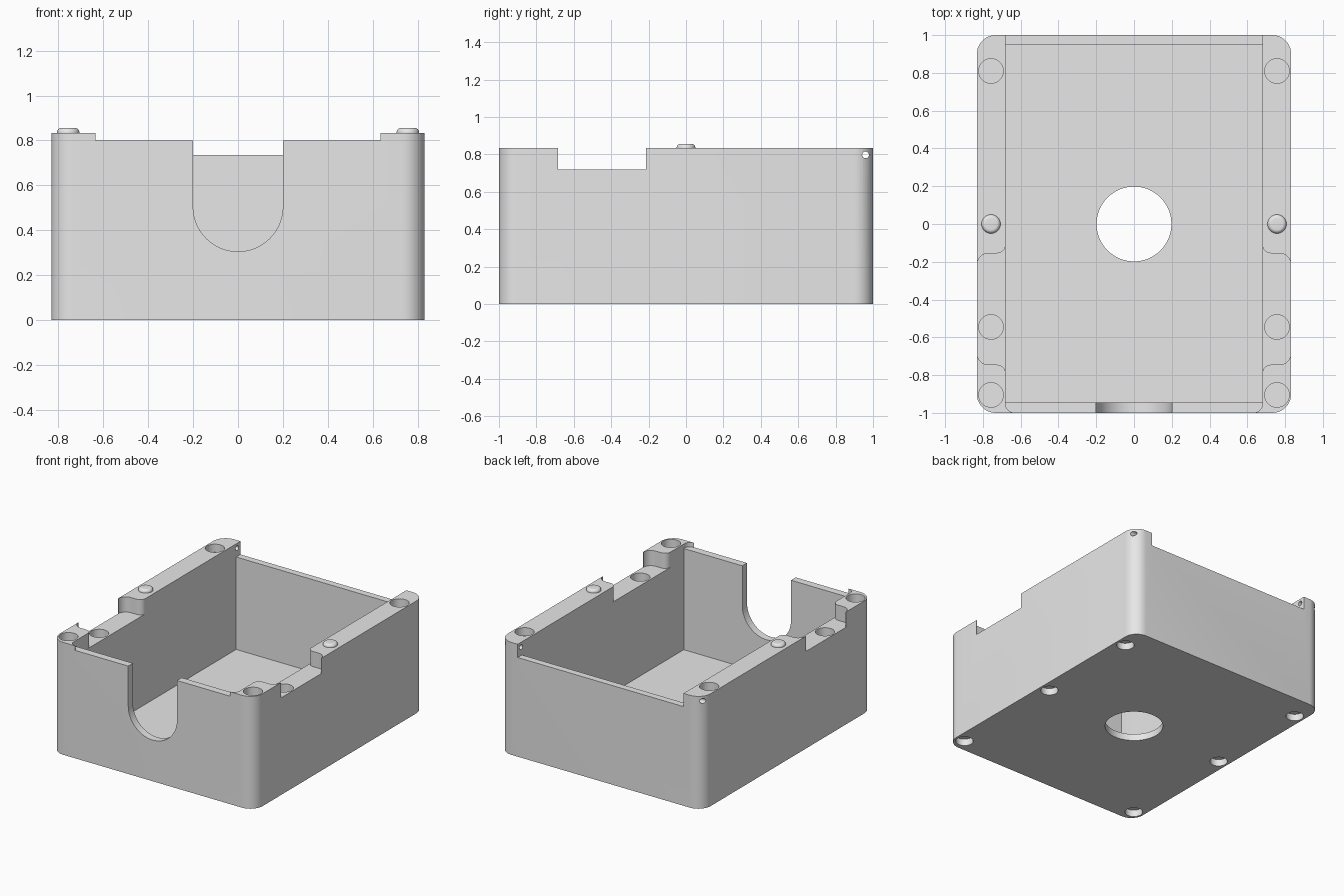
import bpy, bmesh, math
from mathutils import Matrix, Vector

if "Cube" in bpy.data.objects:
    bpy.data.objects.remove(bpy.data.objects["Cube"])

grey = bpy.data.materials.new("light grey plastic")
grey.diffuse_color = (0.8, 0.8, 0.8, 1)
grey.use_nodes = True
grey.node_tree.nodes["Principled BSDF"].inputs["Base Color"].default_value = grey.diffuse_color


def link(name, bm):
    bmesh.ops.recalc_face_normals(bm, faces=bm.faces)
    mesh = bpy.data.meshes.new(name)
    bm.to_mesh(mesh)
    bm.free()
    mesh.materials.append(grey)
    ob = bpy.data.objects.new(name, mesh)
    bpy.context.collection.objects.link(ob)
    return ob


def arc(cx, cy, r, a0, a1, n=10):
    """Points on an arc, angles in degrees."""
    return [(cx + r * math.cos(math.radians(a0 + (a1 - a0) * i / n)),
             cy + r * math.sin(math.radians(a0 + (a1 - a0) * i / n))) for i in range(n + 1)]


def prism(name, pts, z0, z1, turn=None):
    """Extrude an outline from z0 to z1, optionally turned."""
    bm = bmesh.new()
    face = bm.faces.new([bm.verts.new((x, y, z0)) for x, y in pts])
    top = bmesh.ops.extrude_face_region(bm, geom=[face])
    verts = [v for v in top["geom"] if isinstance(v, bmesh.types.BMVert)]
    bmesh.ops.translate(bm, verts=verts, vec=(0, 0, z1 - z0))
    if turn:
        bm.transform(turn)
    return link(name, bm)


def rect(x0, y0, x1, y1):
    return [(x0, y0), (x1, y0), (x1, y1), (x0, y1)]


def circle(x, y, r, n=40):
    return arc(x, y, r, 0, 360, n)[:-1]


W, L, H, R = 0.832, 1.0, 0.833, 0.1
PX = 0.757  # centre line of the side walls

# Rounded outer block
body = prism("box_body",
             arc(W - R, L - R, R, 0, 90) + arc(R - W, L - R, R, 90, 180)
             + arc(R - W, R - L, R, 180, 270) + arc(W - R, R - L, R, 270, 360), 0, H)

cutters = [
    prism("cavity", rect(-0.68, -0.945, 0.68, 0.95), 0.05, 1),
    prism("floor_hole", circle(0, 0, 0.198, 64), -0.1, 0.2),
    prism("back_rim_cut", rect(-0.68, 0.9, 0.68, 1.1), 0.735, 1),
]

# Front rim cut with flared ends
fr, fy = 0.045, -0.953
right = [(0.68, -0.9)] + arc(0.68 - fr, fy, fr, 0, -90) + [(0.68 - fr, -1.1)]
cutters.append(prism("front_rim_cut", right + [(-x, y) for x, y in reversed(right)], 0.8, 1))

# U-shaped front slot, outline drawn in x/z and turned upright
upright = Matrix.Rotation(math.radians(90), 4, 'X')
cutters.append(prism("front_slot", [(0.2, 1)] + [(-0.2, 1)] + arc(0, 0.505, 0.2, 180, 360, 32),
                     0.8, 1.1, upright))

# Side wall notches: rounded at the inside, flared at the outside
half = ([(0.6, 0.34), (0.68, 0.34)] + arc(0.725, 0.34, 0.045, 180, 270)[1:]
        + arc(0.77, 0.235, 0.06, 90, 0) + [(0.95, 0.235)])
notch = half + [(x, -y) for x, y in reversed(half)]
for s in (1, -1):
    side = "right" if s > 0 else "left"
    cutters.append(prism(side + "_notch", [(s * x, y - 0.45) for x, y in notch], 0.72, 1))
    # Round recesses in the rim, the notch floor and the underside
    for y, z in ((0.81, H), (-0.905, H), (-0.545, 0.72)):
        cutters.append(prism(side + "_rim_recess", circle(s * PX, y, 0.065), z - 0.06, z + 0.05))
    for y in (0.81, 0, -0.905):
        cutters.append(prism(side + "_base_recess", circle(s * PX, y, 0.06), -0.05, 0.05))

# Thin cross hole through both back posts
cross = Matrix.Translation((0, 0.96, 0.797)) @ Matrix.Rotation(math.radians(90), 4, 'Y')
cutters.append(prism("hinge_pin_hole", circle(0, 0, 0.018, 20), -1, 1, cross))

# Apply all cuts
bpy.context.view_layer.objects.active = body
for c in cutters:
    c.hide_render = True
    mod = body.modifiers.new(c.name, 'BOOLEAN')
    mod.operation = 'DIFFERENCE'
    mod.solver = 'EXACT'
    mod.object = c
    bpy.ops.object.modifier_apply(modifier=mod.name)
for c in cutters:
    bpy.data.objects.remove(c, do_unlink=True)

# Locating pegs with rounded tops
pegs = []
for s in (1, -1):
    bm = bmesh.new()
    rings = [(0.05, 0.82)] + [(0.03 + x, 0.836 + z) for x, z in arc(0, 0, 0.02, 0, 90, 6)]
    profile = [bm.verts.new((r, 0, z)) for r, z in rings]
    profile.append(bm.verts.new((0, 0, 0.856)))
    edges = [bm.edges.new(p) for p in zip(profile, profile[1:])]
    bmesh.ops.spin(bm, geom=profile + edges, cent=(0, 0, 0), axis=(0, 0, 1),
                   angle=2 * math.pi, steps=32)
    bmesh.ops.remove_doubles(bm, verts=bm.verts, dist=1e-5)
    bmesh.ops.translate(bm, verts=bm.verts, vec=Vector((s * PX, 0, 0)))
    pegs.append(link(("right" if s > 0 else "left") + "_peg", bm))

bpy.ops.object.select_all(action='DESELECT')
for ob in [body] + pegs:
    ob.select_set(True)
bpy.context.view_layer.objects.active = body
bpy.ops.object.shade_smooth_by_angle(angle=math.radians(30))
